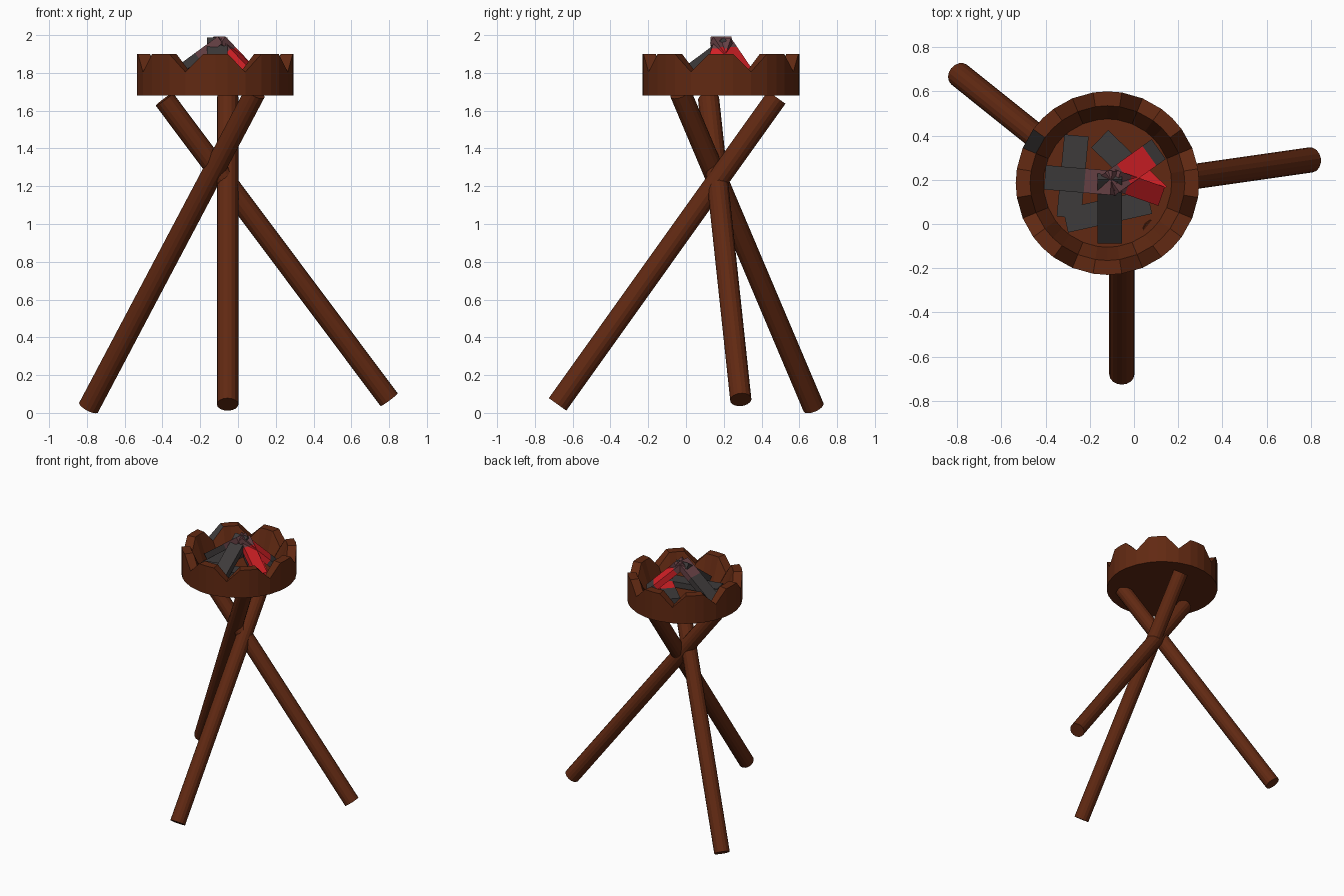
import bpy, bmesh, math
from mathutils import Vector, Matrix

if "Cube" in bpy.data.objects:
    bpy.data.objects.remove(bpy.data.objects["Cube"])

def mat(name, c):
    m = bpy.data.materials.new(name)
    m.diffuse_color = (*c, 1)
    m.use_nodes = True
    m.node_tree.nodes["Principled BSDF"].inputs["Base Color"].default_value = m.diffuse_color
    return m

WOOD = mat("brown wood", (0.12, 0.022, 0.006))
COAL = mat("charcoal", (0.048, 0.043, 0.043))
RED = mat("ember red", (0.68, 0.015, 0.02))
MAUVE = mat("ashy red", (0.14, 0.055, 0.062))

def finish(bm, name, mats):
    bmesh.ops.recalc_face_normals(bm, faces=bm.faces)
    me = bpy.data.meshes.new(name)
    bm.to_mesh(me)
    bm.free()
    for m in mats:
        me.materials.append(m)
    ob = bpy.data.objects.new(name, me)
    bpy.context.collection.objects.link(ob)
    return ob

# Three crossed round legs
def leg(name, a, b, r=0.057):
    a, b = Vector(a), Vector(b)
    d = b - a
    bm = bmesh.new()
    M = Matrix.Translation((a + b) / 2) @ d.to_track_quat('Z', 'Y').to_matrix().to_4x4()
    bmesh.ops.create_cone(bm, cap_ends=True, segments=16, radius1=r, radius2=r,
                          depth=d.length, matrix=M)
    finish(bm, name, [WOOD])

leg("left_leg", (-0.79, 0.675, 0.03), (0.09, -0.03, 1.695))
leg("right_leg", (0.80, 0.29, 0.07), (-0.39, 0.12, 1.66))
leg("front_leg", (-0.055, -0.68, 0.045), (-0.055, 0.48, 1.67))

# Fire bowl with eight teeth round the rim
CX, CY = -0.12, 0.185
bm = bmesh.new()
cols = []
for t in range(8):
    for off, top in ((-22.5, 1.805), (-9, 1.9), (0, 1.9), (9, 1.9)):
        a = math.radians(t * 45 + off)
        prof = ((0.415, 1.68), (0.415, top), (0.35, top), (0.29, 1.72))
        cols.append([bm.verts.new((CX + r * math.cos(a), CY + r * math.sin(a), z))
                     for r, z in prof])
n = len(cols)
for i in range(n):
    p, q = cols[i], cols[(i + 1) % n]
    for k in range(3):
        f = bm.faces.new((p[k], q[k], q[k + 1], p[k + 1]))
        if k == 1 and i == 15:      # one charred notch face
            f.material_index = 1
bm.faces.new([c[0] for c in cols])
bm.faces.new([c[3] for c in cols])
finish(bm, "bowl", [WOOD, COAL])

# Charred sticks: box swept from a to b, coloured by section along the length
def stick(name, a, b, cuts, mats, w=0.11, h=0.045):
    a, b = Vector(a), Vector(b)
    d = (b - a).normalized()
    side = d.cross(Vector((0, 0, 1))).normalized() * w / 2
    up = side.cross(d).normalized() * h / 2
    bm = bmesh.new()
    rings = []
    for t in [0] + cuts + [1]:
        c = a.lerp(b, t)
        rings.append([bm.verts.new(c + side * i + up * j)
                      for i, j in ((-1, -1), (1, -1), (1, 1), (-1, 1))])
    for s in range(len(rings) - 1):
        p, q = rings[s], rings[s + 1]
        for k in range(4):
            f = bm.faces.new((p[k], p[(k + 1) % 4], q[(k + 1) % 4], q[k]))
            f.material_index = s
    bm.faces.new(rings[0])
    f = bm.faces.new(rings[-1])
    f.material_index = len(rings) - 2
    finish(bm, name, mats)

# Sticks lying on the floor
stick("flat_stick_left", (-0.26, 0.40, 1.745), (-0.295, 0.03, 1.745), [], [COAL])
stick("flat_stick_front", (-0.31, 0.015, 1.75), (0.07, 0.10, 1.75), [], [COAL])
stick("flat_stick_back", (-0.155, 0.385, 1.75), (0.11, 0.13, 1.75), [0.5], [COAL, RED])
# Sticks leaning together as a tent
stick("tent_stick_left", (-0.39, 0.21, 1.755), (-0.09, 0.185, 1.975), [0.6], [COAL, MAUVE])
stick("tent_stick_front", (-0.11, -0.075, 1.755), (-0.11, 0.215, 1.97), [], [COAL])
stick("tent_stick_back", (0.10, 0.33, 1.755), (-0.11, 0.18, 1.975), [0.2, 0.75],
      [COAL, RED, MAUVE])
stick("tent_stick_right", (0.11, 0.13, 1.755), (-0.09, 0.20, 1.965), [0.75], [RED, MAUVE], w=0.09)
